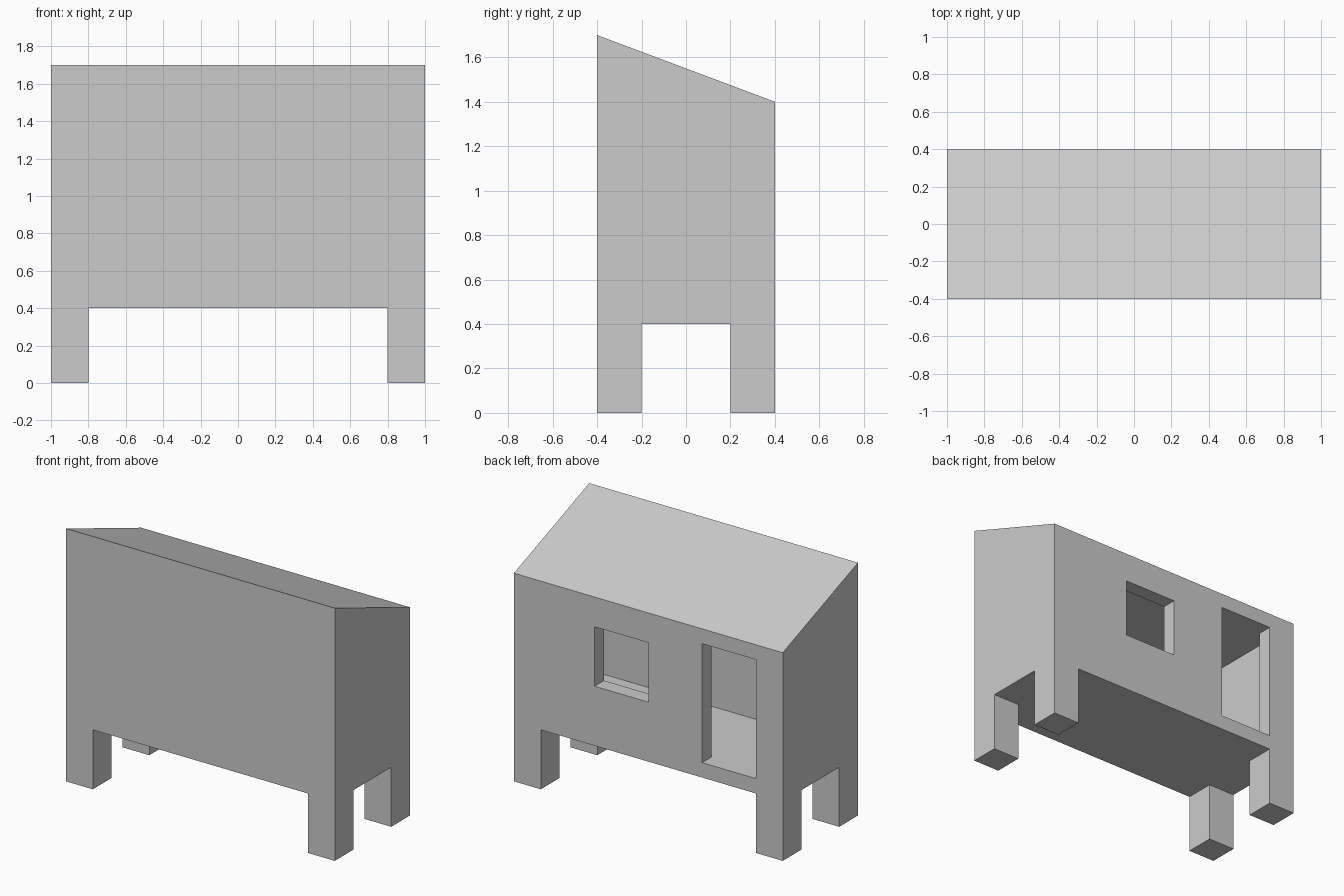
import bpy, bmesh

if "Cube" in bpy.data.objects:
    bpy.data.objects.remove(bpy.data.objects["Cube"])

# Body: side profile (sloped roof, gap between legs) extruded along x
PROFILE = [(-0.4, 0), (-0.2, 0), (-0.2, 0.4), (0.2, 0.4),
           (0.2, 0), (0.4, 0), (0.4, 1.4), (-0.4, 1.7)]
bm = bmesh.new()
face = bm.faces.new([bm.verts.new((-1, y, z)) for y, z in PROFILE])
ext = bmesh.ops.extrude_face_region(bm, geom=[face])
verts = [g for g in ext["geom"] if isinstance(g, bmesh.types.BMVert)]
bmesh.ops.translate(bm, verts=verts, vec=(2, 0, 0))
bmesh.ops.recalc_face_normals(bm, faces=bm.faces)
mesh = bpy.data.meshes.new("raised_hut")
bm.to_mesh(mesh)
bm.free()
hut = bpy.data.objects.new("raised_hut", mesh)
bpy.context.collection.objects.link(hut)


def cut(name, x, y, z):
    """Subtract a box given by its x, y and z ranges from the hut."""
    centre = [(a + b) / 2 for a, b in (x, y, z)]
    bpy.ops.mesh.primitive_cube_add(size=1, location=centre)
    box = bpy.context.object
    box.name = name
    box.scale = [b - a for a, b in (x, y, z)]
    box.hide_render = True
    bpy.ops.object.transform_apply(location=True, rotation=False, scale=True)
    mod = hut.modifiers.new(name, "BOOLEAN")
    mod.operation, mod.solver, mod.object = "DIFFERENCE", "EXACT", box
    bpy.context.view_layer.objects.active = hut
    bpy.ops.object.modifier_apply(modifier=name)
    bpy.data.objects.remove(box)


# Long gap between the left and right legs
cut("leg_gap", (-0.8, 0.8), (-0.6, 0.6), (-0.2, 0.4))
# Hollow room with a flat ceiling
cut("room", (-0.9, 0.9), (-0.3, 0.3), (0.5, 1.3))
# Openings through the back wall
cut("doorway", (-0.8, -0.4), (0.2, 0.6), (0.5, 1.3))
cut("window", (0.0, 0.4), (0.2, 0.6), (0.8, 1.2))
